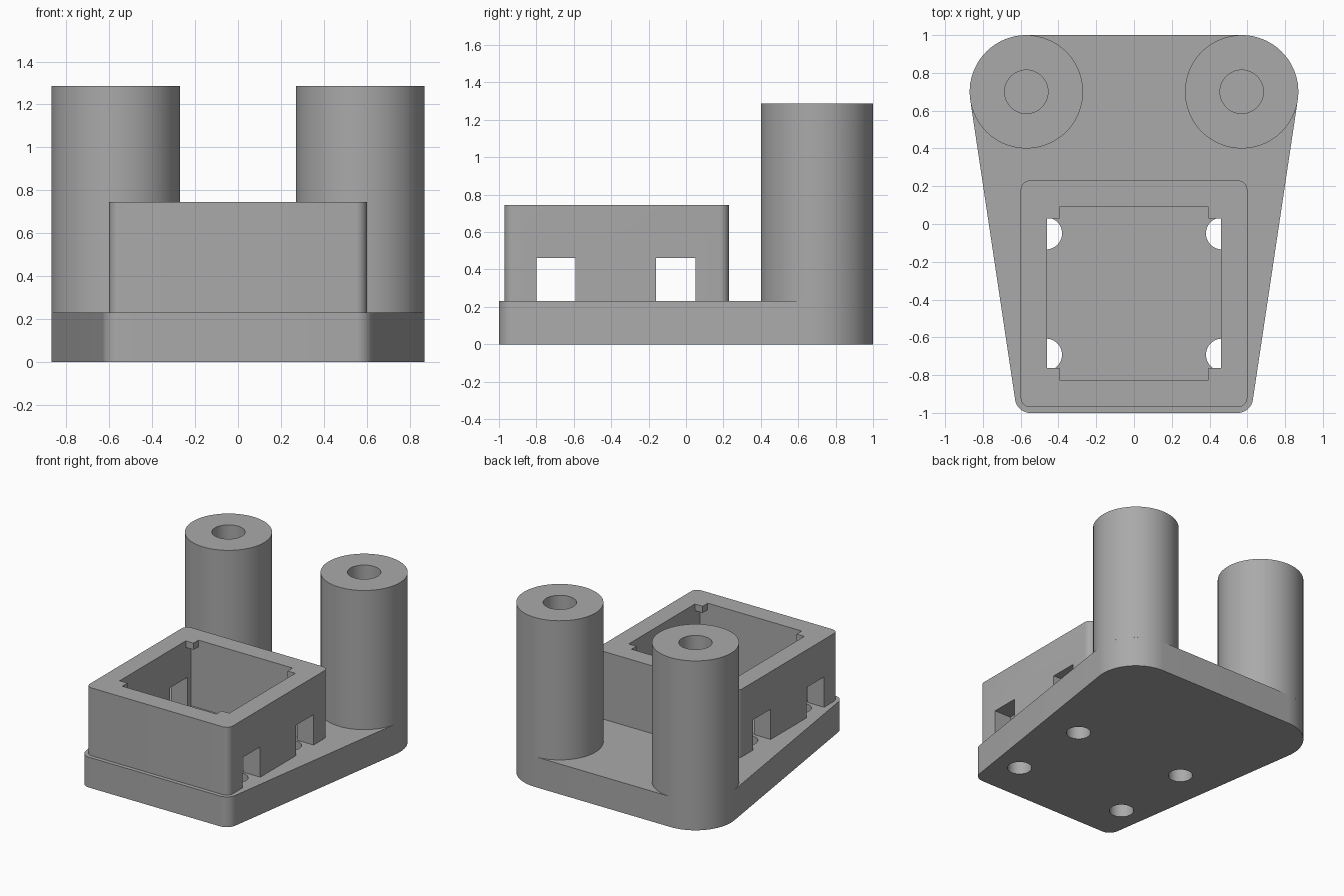
import bpy, bmesh, math

if "Cube" in bpy.data.objects:
    bpy.data.objects.remove(bpy.data.objects["Cube"])

grey = bpy.data.materials.new("plain grey")
grey.diffuse_color = (0.4, 0.4, 0.4, 1)
grey.use_nodes = True
grey.node_tree.nodes["Principled BSDF"].inputs["Base Color"].default_value = grey.diffuse_color

PLATE_TOP, BOX_TOP, POST_TOP = 0.23, 0.745, 1.287


def prism(name, pts, z0, z1):
    """Extrude a counter-clockwise outline from z0 to z1."""
    bm = bmesh.new()
    face = bm.faces.new([bm.verts.new((x, y, z0)) for x, y in pts])
    ext = bmesh.ops.extrude_face_region(bm, geom=[face], use_keep_orig=True)
    top = [v for v in ext["geom"] if isinstance(v, bmesh.types.BMVert)]
    bmesh.ops.translate(bm, vec=(0, 0, z1 - z0), verts=top)
    bmesh.ops.recalc_face_normals(bm, faces=bm.faces)
    me = bpy.data.meshes.new(name)
    bm.to_mesh(me)
    bm.free()
    me.materials.append(grey)
    ob = bpy.data.objects.new(name, me)
    bpy.context.collection.objects.link(ob)
    return ob


def arc(cx, cy, r, a0, a1, n):
    return [(cx + r * math.cos(math.radians(a0 + (a1 - a0) * i / n)),
             cy + r * math.sin(math.radians(a0 + (a1 - a0) * i / n))) for i in range(n + 1)]


def circle(cx, cy, r, n=64):
    return arc(cx, cy, r, 0, 360, n)[:-1]


def rect(x0, x1, y0, y1):
    return [(x0, y0), (x1, y0), (x1, y1), (x0, y1)]


def cut(ob, cutters):
    """Subtract every cutter, bake the result and remove the cutters."""
    for c in cutters:
        m = ob.modifiers.new("cut", "BOOLEAN")
        m.operation, m.solver, m.object = "DIFFERENCE", "EXACT", c
    dg = bpy.context.evaluated_depsgraph_get()
    me = bpy.data.meshes.new_from_object(ob.evaluated_get(dg))
    ob.modifiers.clear()
    ob.data = me
    for c in cutters:
        bpy.data.objects.remove(c)


def smooth(ob):
    bpy.ops.object.select_all(action="DESELECT")
    ob.select_set(True)
    bpy.context.view_layer.objects.active = ob
    bpy.ops.object.shade_smooth_by_angle(angle=math.radians(30))


HOLES = [(sx * 0.466, y) for sx in (-1, 1) for y in (-0.692, -0.05)]
tilt = 8.6  # lean of the tapered sides

# Tapered base plate: big round back corners, small round front corners
right = arc(0.55, -0.92, 0.08, -90, -tilt, 10) + arc(0.57, 0.70, 0.30, -tilt, 90, 24)
plate = prism("base_plate", right + [(-x, y) for x, y in reversed(right)], 0, PLATE_TOP)
cut(plate, [prism("hole_cutter", circle(x, y, 0.085, 48), -0.1, 0.4) for x, y in HOLES])

# Hollow box with stepped inner corners and two windows per side
outline = (arc(0.55, -0.92, 0.05, -90, 0, 8) + arc(0.55, 0.18, 0.05, 0, 90, 8)
           + arc(-0.55, 0.18, 0.05, 90, 180, 8) + arc(-0.55, -0.92, 0.05, 180, 270, 8))
box = prism("box_wall", outline, PLATE_TOP, BOX_TOP)
cut(box, [prism("pocket_cutter", rect(-0.46, 0.46, -0.825, 0.09), 0.1, 0.9)]
    + [prism("window_cutter", rect(-0.7, 0.7, y, y + 0.21), 0.1, 0.46) for y in (-0.80, -0.16)])

# Small retaining blocks in the top inner corners
for side, sx in (("left", -1), ("right", 1)):
    for end, y0, y1 in (("front", -0.825, -0.763), ("back", 0.03, 0.09)):
        xs = sorted((sx * 0.395, sx * 0.46))
        prism(f"corner_block_{side}_{end}", rect(*xs, y0, y1), BOX_TOP - 0.05, BOX_TOP)

# Tall round posts with a bore from the top
for side, sx in (("left", -1), ("right", 1)):
    post = prism(f"post_{side}", circle(sx * 0.57, 0.70, 0.30, 96), PLATE_TOP, POST_TOP)
    cut(post, [prism("bore_cutter", circle(sx * 0.57, 0.70, 0.115, 48), 0.1, 1.5)])
    smooth(post)

smooth(plate)
smooth(box)
